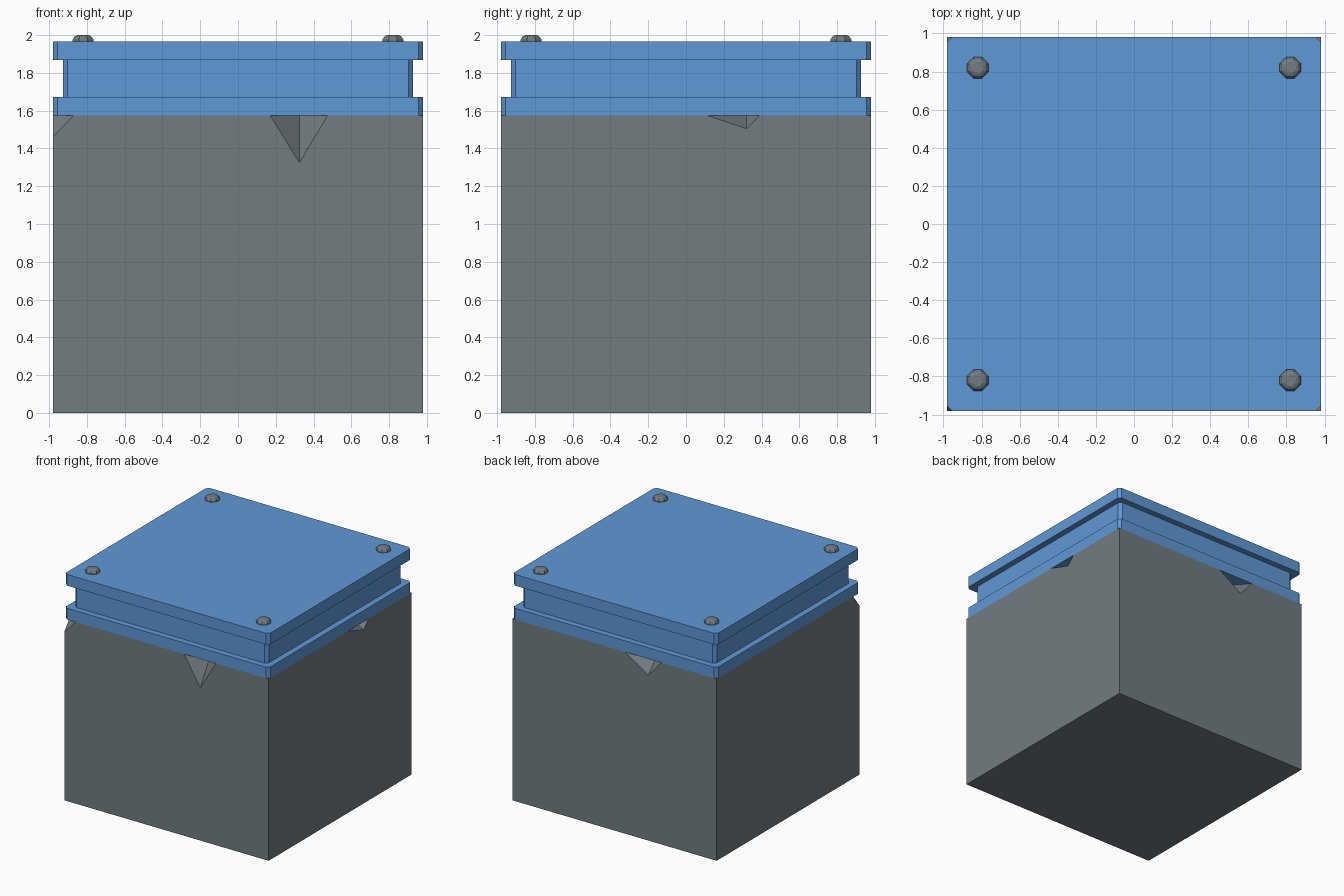
import bpy, math

if "Cube" in bpy.data.objects:
    bpy.data.objects.remove(bpy.data.objects["Cube"])

S = 0.98      # half width of block and lid flanges
TOP = 1.575   # top of the stone block


def material(name, rgb):
    m = bpy.data.materials.new(name)
    m.diffuse_color = (*rgb, 1)
    m.use_nodes = True
    m.node_tree.nodes["Principled BSDF"].inputs["Base Color"].default_value = m.diffuse_color
    return m


BLUE = material("blue_paint", (0.114, 0.319, 0.672))
GREY = material("stone_grey", (0.168, 0.200, 0.216))


def make(name, verts, faces, mat, loc=(0, 0, 0)):
    me = bpy.data.meshes.new(name)
    me.from_pydata(verts, [], faces)
    me.materials.append(mat)
    me.update()
    ob = bpy.data.objects.new(name, me)
    ob.location = loc
    bpy.context.collection.objects.link(ob)
    return ob


def loft(name, rings, mat, loc=(0, 0, 0)):
    """Skin equal-sized rings from bottom to top and cap both ends."""
    n = len(rings[0])
    verts = [v for r in rings for v in r]
    faces = [list(range(n))[::-1], list(range(len(verts) - n, len(verts)))]
    for k in range(len(rings) - 1):
        for i in range(n):
            j = (i + 1) % n
            faces.append([k * n + i, k * n + j, k * n + n + j, k * n + n + i])
    return make(name, verts, faces, mat, loc)


# Stone block with chipped upper edge
verts, faces = [], []


def v(x, y, z):
    verts.append((x, y, z))
    return len(verts) - 1


corners = [(-S, -S), (S, -S), (S, S), (-S, S)]
low = [v(x, y, 0) for x, y in corners]
high = [v(x, y, TOP) for x, y in corners[1:]]
chip_front, chip_left = v(-0.87, -S, TOP), v(-S, -0.89, TOP)
chip_low = v(-S, -S, 1.46)


def notch(side, a, mid, b, depth, tip_z):
    """V-shaped chip; positions run along the side, counter-clockwise."""
    ang = side * math.pi / 2
    c, s = round(math.cos(ang)), round(math.sin(ang))

    def p(t, d, z):
        y = -S + d
        return v(c * t - s * y, s * t + c * y, z)
    va, vb, tip, inner = p(a, 0, TOP), p(b, 0, TOP), p(mid, 0, tip_z), p(mid, depth, TOP)
    faces.extend([[va, tip, inner], [tip, vb, inner]])
    return va, tip, inner, vb


fa, ft, fi, fb = notch(0, 0.17, 0.325, 0.475, 0.15, 1.325)
ra, rt, ri, rb = notch(1, 0.11, 0.32, 0.39, 0.13, 1.505)
ba, bt, bi, bb = notch(2, 0.105, 0.325, 0.45, 0.14, 1.435)
faces += [
    low[::-1],
    [low[0], low[1], high[0], fb, ft, fa, chip_front, chip_low],
    [low[1], low[2], high[1], rb, rt, ra, high[0]],
    [low[2], low[3], high[2], bb, bt, ba, high[1]],
    [low[3], low[0], chip_low, chip_left, high[2]],
    [chip_low, chip_front, chip_left],
    [chip_front, fa, fi, fb, high[0], ra, ri, rb, high[1], ba, bi, bb, high[2], chip_left],
]
make("stone_block", verts, faces, GREY)


# Blue lid: two flanges with a recessed band between, corners trimmed
def trimmed_square(h, z, c=0.025):
    k = h - c
    return [(-k, -h, z), (k, -h, z), (h, -k, z), (h, k, z),
            (k, h, z), (-k, h, z), (-h, k, z), (-h, -k, z)]


profile = [(S, TOP), (S, 1.672), (0.927, 1.672), (0.927, 1.868), (S, 1.868), (S, 1.965)]
loft("lid", [trimmed_square(h, z) for h, z in profile], BLUE)


# Corner bolts: low octagonal heads
def octagon(r, z):
    return [(r * math.cos(math.radians(22.5 + 45 * i)),
             r * math.sin(math.radians(22.5 + 45 * i)), z) for i in range(8)]


head = [octagon(r, z) for r, z in ((0.06, -0.005), (0.06, 0.012), (0.048, 0.028), (0.032, 0.035))]
for x in (-1, 1):
    for y in (-1, 1):
        loft("bolt", head, GREY, (0.82 * x, 0.82 * y, 1.965))
